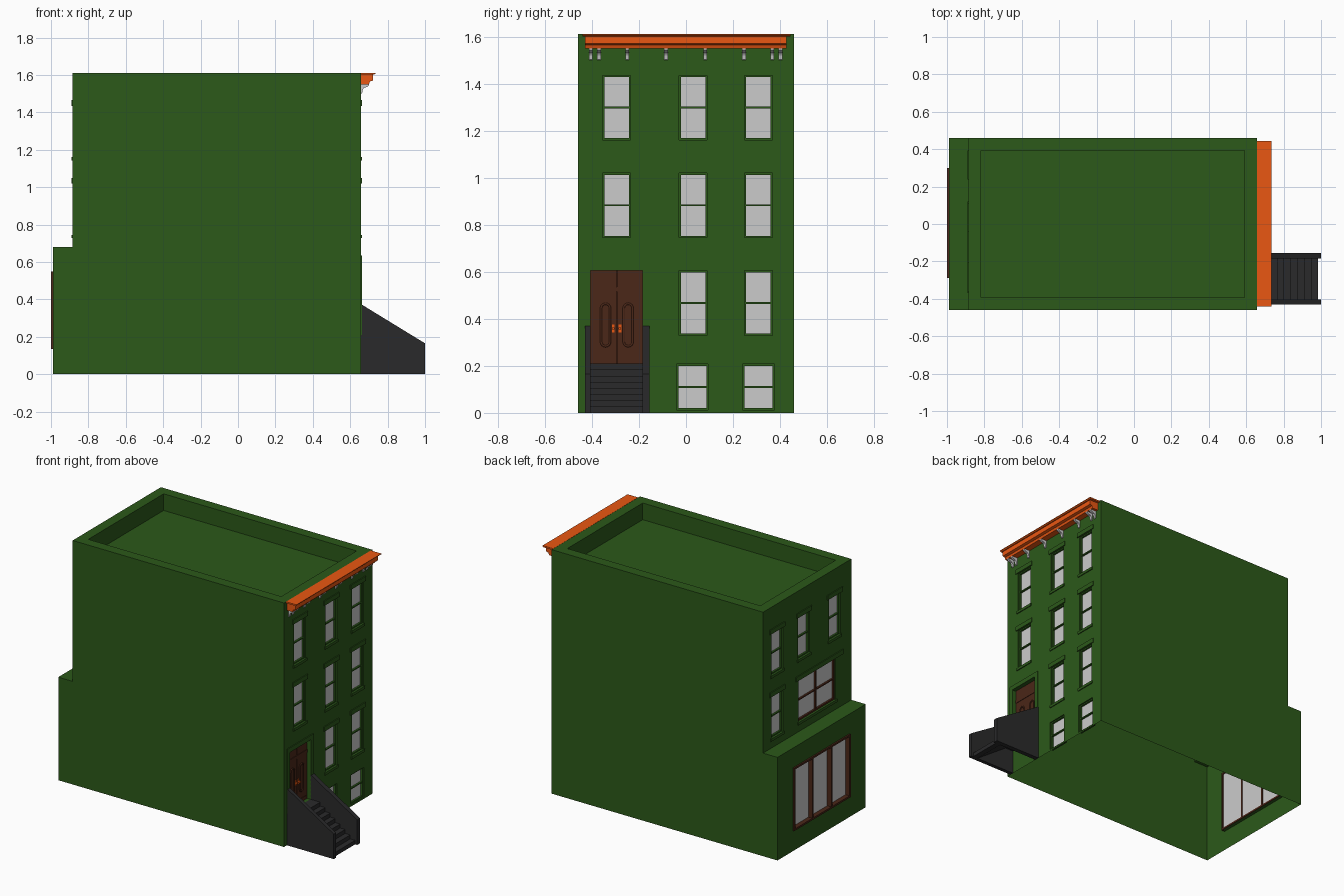
import bpy, bmesh, math

if "Cube" in bpy.data.objects:
    bpy.data.objects.remove(bpy.data.objects["Cube"])

def material(name, rgb):
    m = bpy.data.materials.new(name)
    m.diffuse_color = (*rgb, 1)
    m.use_nodes = True
    m.node_tree.nodes["Principled BSDF"].inputs["Base Color"].default_value = m.diffuse_color
    return m

GREEN = material("green_paint", (0.025, 0.1, 0.01))
ORANGE = material("orange_trim", (0.82, 0.095, 0.006))
BROWN = material("brown_wood", (0.07, 0.02, 0.009))
DARK = material("dark_stone", (0.023, 0.023, 0.024))

def finish(bm, name, mat=None, recalc=True):
    if recalc:
        bmesh.ops.remove_doubles(bm, verts=bm.verts, dist=1e-5)
        bmesh.ops.recalc_face_normals(bm, faces=bm.faces)
    me = bpy.data.meshes.new(name)
    bm.to_mesh(me)
    bm.free()
    ob = bpy.data.objects.new(name, me)
    bpy.context.collection.objects.link(ob)
    if mat:
        me.materials.append(mat)
    return ob

def face(bm, *pts):
    return bm.faces.new([bm.verts.new(p) for p in pts])

def add_box(bm, x0, x1, y0, y1, z0, z1):
    v = bmesh.ops.create_cube(bm, size=1)["verts"]
    for w in v:
        w.co = ((x0 + x1) / 2 + w.co.x * (x1 - x0),
                (y0 + y1) / 2 + w.co.y * (y1 - y0),
                (z0 + z1) / 2 + w.co.z * (z1 - z0))

def extrude_xz(bm, pts, y0, y1):
    """Prism from an x-z profile, running along y."""
    f = face(bm, *[(x, y0, z) for x, z in pts])
    out = bmesh.ops.extrude_face_region(bm, geom=[f])["geom"]
    bm.faces.new([v for v in f.verts]) if not f.is_valid else None
    for v in out:
        if isinstance(v, bmesh.types.BMVert):
            v.co.y = y1

XF, XB, XE = 0.658, -0.885, -0.99     # street wall, rear wall, extension wall
W, H, HE = 0.46, 1.61, 0.68           # half width, height, extension height
ROWS = [(0.745, 1.02), (1.16, 1.435)]
def win(yc, z, w=0.12):
    return (yc - w / 2, yc + w / 2, *z)

# Openings as (y0, y1, z0, z1)
front_windows = [win(y, z) for y in (-0.295, 0.03, 0.308) for z in ROWS]
front_windows += [win(y, (0.33, 0.605)) for y in (0.03, 0.308)]
basement = [win(y, (0.012, 0.208), 0.135) for y in (0.027, 0.308)]
door = (-0.405, -0.185, 0.21, 0.605)
rear_windows = [win(y, ROWS[1]) for y in (0.315, 0.035, -0.285)] + [win(0.315, ROWS[0])]
rear_wide = (-0.295, 0.09, *ROWS[0])
garden = (-0.29, 0.3, 0.135, 0.55)

def wall(bm, x, z0, z1, holes, depth):
    """Wall in the y-z plane, cut by openings with reveals going inward."""
    ys = sorted({-W, W, *[h[0] for h in holes], *[h[1] for h in holes]})
    zs = sorted({z0, z1, *[h[2] for h in holes], *[h[3] for h in holes]})
    for a, b in zip(ys, ys[1:]):
        for c, d in zip(zs, zs[1:]):
            m, n = (a + b) / 2, (c + d) / 2
            if not any(h[0] < m < h[1] and h[2] < n < h[3] for h in holes):
                face(bm, (x, a, c), (x, b, c), (x, b, d), (x, a, d))
    for a, b, c, d in holes:
        ring = [(a, c), (b, c), (b, d), (a, d)]
        for p, q in zip(ring, ring[1:] + ring[:1]):
            face(bm, (x, *p), (x, *q), (x - depth, *q), (x - depth, *p))

# House shell, open underneath, with a parapet around a sunken roof
bm = bmesh.new()
wall(bm, XF, 0, H, front_windows + basement + [door], 0.025)
wall(bm, XB, HE, H, rear_windows + [rear_wide], -0.02)
wall(bm, XE, 0, HE, [garden], -0.02)
for y in (-W, W):
    face(bm, *[(x, y, z) for x, z in
               [(XE, 0), (XF, 0), (XF, H), (XB, H), (XB, HE), (XE, HE)]])
face(bm, (XE, -W, HE), (XB, -W, HE), (XB, W, HE), (XE, W, HE))
def ring_pts(i, z):
    return [(XB + i, -W + i, z), (XF - i, -W + i, z), (XF - i, W - i, z), (XB + i, W - i, z)]
rings = [ring_pts(0, H), ring_pts(0.067, H), ring_pts(0.067, H - 0.11)]
for r0, r1 in zip(rings, rings[1:]):
    for k in range(4):
        face(bm, r0[k], r0[k - 3], r1[k - 3], r1[k])
face(bm, *rings[2])
finish(bm, "house_shell", GREEN)

# Windows: frame bars, glass, lintel and sill
def window(frames, glass, x, s, hole, cols=1, rail=True, t=0.008, out=-0.008, sill=True, lintel=True):
    a, b, c, d = hole
    xs = sorted((x + s * out, x - s * 0.025))
    for y0, y1 in [(a, a + t), (b - t, b)]:
        add_box(frames, *xs, y0, y1, c, d)
    for z0, z1 in [(c, c + t), (d - t, d)]:
        add_box(frames, *xs, a, b, z0, z1)
    for i in range(1, cols):
        y = a + (b - a) * i / cols
        add_box(frames, *xs, y - t / 2, y + t / 2, c, d)
    if rail:
        z = (c + d) / 2
        add_box(frames, *xs, a, b, z - 0.004, z + 0.004)
    xg = x - s * 0.02
    f = [(xg, a, c), (xg, b, c), (xg, b, d), (xg, a, d)]
    face(glass, *(f if s > 0 else f[::-1]))
    xt = sorted((x, x + s * 0.006))
    if lintel:
        add_box(frames, *xt, a - 0.018, b + 0.018, d, d + 0.03)
    if sill:
        add_box(frames, *xt, a - 0.01, b + 0.01, c - 0.018, c)

frames, wood, glass = bmesh.new(), bmesh.new(), bmesh.new()
for h in front_windows:
    window(frames, glass, XF, 1, h)
for h in basement:
    window(frames, glass, XF, 1, h, sill=False, lintel=False)
for h in rear_windows:
    window(frames, glass, XB, -1, h)
window(wood, glass, XB, -1, rear_wide, cols=2, t=0.01, sill=False, lintel=False)
window(wood, glass, XE, -1, garden, cols=3, rail=False, t=0.012, out=0.01, sill=False, lintel=False)
add_box(frames, XB - 0.006, XB, -0.37, 0.12, 1.02, 1.05)
add_box(frames, XB - 0.006, XB, -0.305, 0.1, 0.727, 0.745)
finish(frames, "window_frames", GREEN, False)
finish(wood, "rear_window_frames", BROWN, False)
finish(glass, "window_glass", None, False)

# Door surround
bm = bmesh.new()
for y0, y1, z0, z1 in [(-0.43, -0.405, 0.21, 0.635), (-0.185, -0.157, 0.21, 0.635),
                       (-0.405, -0.185, 0.605, 0.635)]:
    add_box(bm, XF, XF + 0.006, y0, y1, z0, z1)
finish(bm, "door_surround", GREEN, False)

# Double door with transom
bm = bmesh.new()
for y0, y1 in [(-0.405, -0.2965), (-0.2935, -0.185)]:
    add_box(bm, 0.622, 0.635, y0, y1, 0.21, 0.515)
    add_box(bm, 0.622, 0.635, y0, y1, 0.535, 0.605)
    add_box(bm, 0.635, 0.638, y0 + 0.015, y1 - 0.015, 0.215, 0.235)
add_box(bm, 0.622, 0.638, -0.405, -0.185, 0.515, 0.535)
add_box(bm, 0.618, 0.624, -0.405, -0.185, 0.21, 0.605)
finish(bm, "double_door", BROWN, False)

# Long rounded mouldings on the door leaves
for i, yc in enumerate((-0.342, -0.246)):
    cu = bpy.data.curves.new("door_moulding", "CURVE")
    cu.dimensions = "3D"
    cu.bevel_depth, cu.bevel_resolution = 0.005, 1
    sp = cu.splines.new("POLY")
    n, r = 8, 0.019
    pts = []
    for zc, a0 in ((0.445, 0), (0.302, math.pi)):
        for k in range(n + 1):
            a = a0 + math.pi * k / n
            pts.append((0.636, yc + r * math.cos(a), zc + r * math.sin(a), 1))
    sp.points.add(len(pts) - 1)
    for p, c in zip(sp.points, pts):
        p.co = c
    sp.use_cyclic_u = True
    cu.materials.append(BROWN)
    ob = bpy.data.objects.new(f"door_moulding_{i + 1}", cu)
    bpy.context.collection.objects.link(ob)

# Door handles
bm = bmesh.new()
for y in (-0.309, -0.281):
    add_box(bm, 0.635, 0.639, y - 0.006, y + 0.006, 0.342, 0.376)
    add_box(bm, 0.639, 0.652, y - 0.005, y + 0.005, 0.354, 0.364)
finish(bm, "door_handles", ORANGE, False)

# Front steps: landing and eight risers
n, x0, x1 = 8, 0.73, 0.985
profile = [(0.63, 0.16), (0.63, 0.21)]
for i in range(n):
    x = x0 + (x1 - x0) * i / (n - 1)
    profile += [(x, 0.21 * (n - i) / n), (x, 0.21 * (n - i - 1) / n)]
profile += [(0.95, 0), (0.72, 0.16)]
bm = bmesh.new()
extrude_xz(bm, profile, -0.405, -0.185)
finish(bm, "front_steps", DARK)

# Sloping stair walls
bm = bmesh.new()
for y0, y1 in [(-0.43, -0.405), (-0.185, -0.155)]:
    extrude_xz(bm, [(XF, 0), (1, 0), (1, 0.165), (0.665, 0.37), (XF, 0.37)], y0, y1)
finish(bm, "stair_walls", DARK)

# Roof cornice, its cap slightly wider than the moulding below
bm = bmesh.new()
extrude_xz(bm, [(XF, 1.55), (0.70, 1.55), (0.705, 1.565), (0.722, 1.57), (0.722, 1.601),
                (XF, 1.601)], -0.43, 0.428)
extrude_xz(bm, [(XF, 1.601), (0.728, 1.601), (0.735, 1.607), (0.735, 1.611), (XF, 1.611)],
           -0.44, 0.445)
finish(bm, "cornice", ORANGE)

# Scroll brackets under the cornice
bm = bmesh.new()
for y in (-0.405, -0.37, -0.25, -0.085, 0.082, 0.247, 0.367, 0.402):
    extrude_xz(bm, [(XF, 1.5), (0.664, 1.503), (0.667, 1.52), (0.673, 1.53),
                    (0.692, 1.537), (0.70, 1.543), (0.70, 1.55), (XF, 1.55)], y - 0.008, y + 0.008)
finish(bm, "cornice_brackets")
